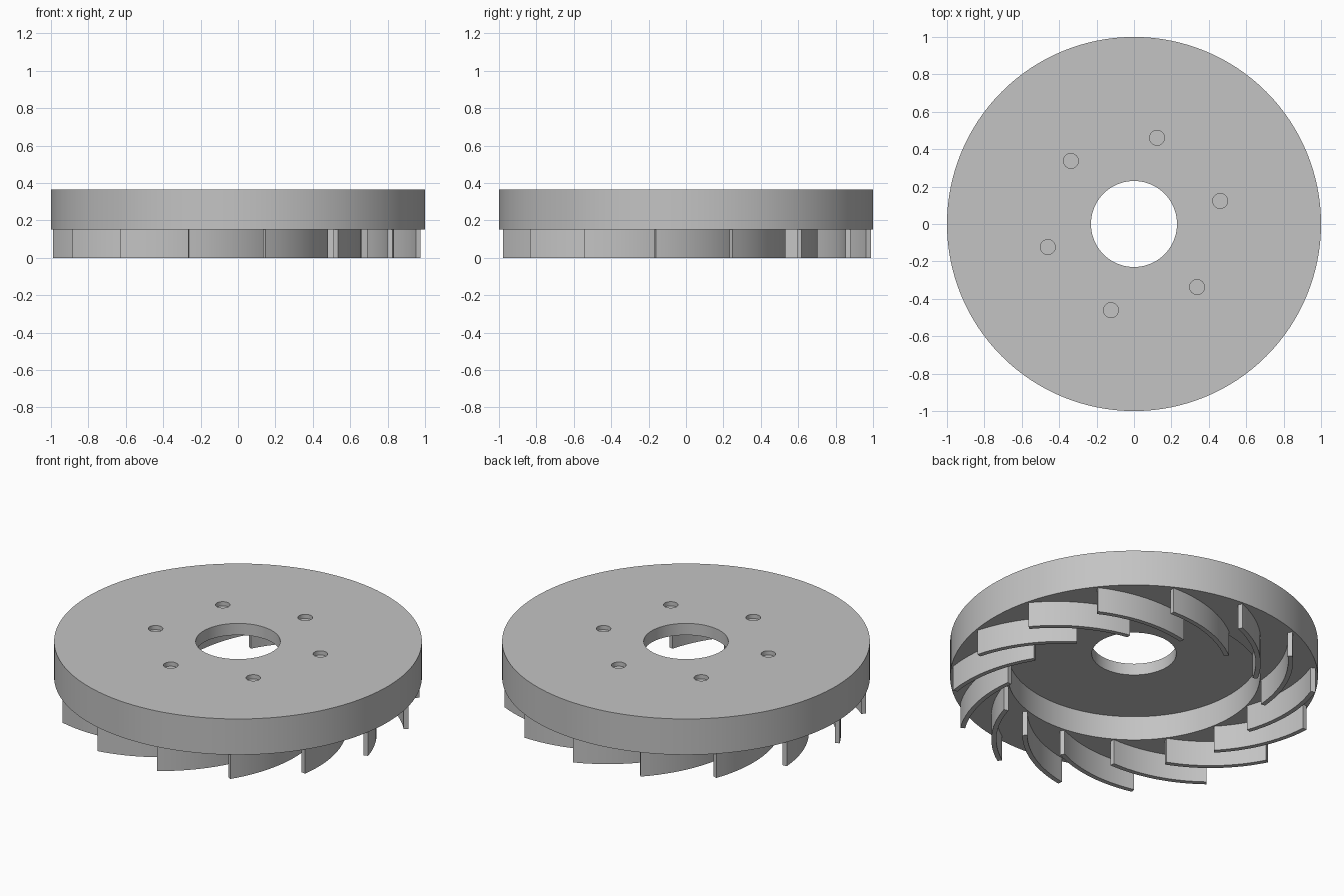
import bpy, bmesh, math
from mathutils import Matrix, Vector

cube = bpy.data.objects.get("Cube")
if cube:
    bpy.data.objects.remove(cube, do_unlink=True)

metal = bpy.data.materials.new("plain_grey")
grey = (0.55, 0.55, 0.55, 1)
metal.diffuse_color = grey
metal.use_nodes = True
metal.node_tree.nodes["Principled BSDF"].inputs["Base Color"].default_value = grey

VANE_TOP, TOP, FLOOR = 0.15, 0.365, 0.295


def make_object(name, bm):
    bmesh.ops.recalc_face_normals(bm, faces=bm.faces[:])
    mesh = bpy.data.meshes.new(name)
    bm.to_mesh(mesh)
    bm.free()
    mesh.materials.append(metal)
    obj = bpy.data.objects.new(name, mesh)
    bpy.context.collection.objects.link(obj)
    return obj


def smooth(obj):
    bpy.ops.object.select_all(action='DESELECT')
    obj.select_set(True)
    bpy.context.view_layer.objects.active = obj
    bpy.ops.object.shade_smooth_by_angle(angle=math.radians(30))


def lathe(name, profile, steps):
    """Spin a closed (radius, height) profile around the z axis."""
    bm = bmesh.new()
    verts = [bm.verts.new((r, 0, z)) for r, z in profile]
    edges = [bm.edges.new((v, verts[i - 1])) for i, v in enumerate(verts)]
    bmesh.ops.spin(bm, geom=verts + edges, cent=(0, 0, 0), axis=(0, 0, 1),
                   angle=math.tau, steps=steps, use_merge=True)
    bmesh.ops.remove_doubles(bm, verts=bm.verts[:], dist=1e-5)
    return make_object(name, bm)


# Disc: bored centre, recessed underside
disc = lathe("disc", [(0.23, TOP), (1, TOP), (1, VANE_TOP),
                      (0.685, VANE_TOP), (0.685, FLOOR), (0.23, FLOOR)], 128)

# Six shallow round pockets in the top
bm = bmesh.new()
for i in range(6):
    a = math.radians(15 + 60 * i)
    place = Matrix.Translation((0.477 * math.cos(a), 0.477 * math.sin(a), TOP))
    bmesh.ops.create_cone(bm, cap_ends=True, segments=32, radius1=0.04,
                          radius2=0.04, depth=0.05, matrix=place)
cutter = make_object("pocket_cutter", bm)
cutter.hide_render = True
cut = disc.modifiers.new("pockets", 'BOOLEAN')
cut.operation = 'DIFFERENCE'
cut.solver = 'EXACT'
cut.object = cutter
bpy.context.view_layer.objects.active = disc
bpy.ops.object.modifier_apply(modifier=cut.name)
bpy.data.objects.remove(cutter, do_unlink=True)
smooth(disc)


# Curved vanes under the rim, each sweeping inward from its outer tip
def vane_outline(thick, chord=0.56, turn=math.radians(40), steps=12):
    radius = chord / (2 * math.sin(turn / 2))
    start = math.radians(45) - turn / 2      # inward lean at the tip
    centre = Vector((0.99 - radius * math.cos(start), -radius * math.sin(start)))
    angles = [start + turn * i / steps for i in range(steps + 1)]

    def arc(r):
        return [centre + r * Vector((math.cos(a), math.sin(a))) for a in angles]
    return arc(radius) + arc(radius - thick)[::-1]


outline = vane_outline(0.027)
for i in range(15):
    turn = Matrix.Rotation(math.radians(-81.4 + 24 * i), 4, 'Z')
    bm = bmesh.new()
    base = bm.faces.new([bm.verts.new(turn @ Vector((p.x, p.y, 0))) for p in outline])
    side = bmesh.ops.extrude_face_region(bm, geom=[base])["geom"]
    bmesh.ops.translate(bm, vec=(0, 0, VANE_TOP),
                        verts=[g for g in side if isinstance(g, bmesh.types.BMVert)])
    smooth(make_object(f"vane_{i + 1}", bm))
